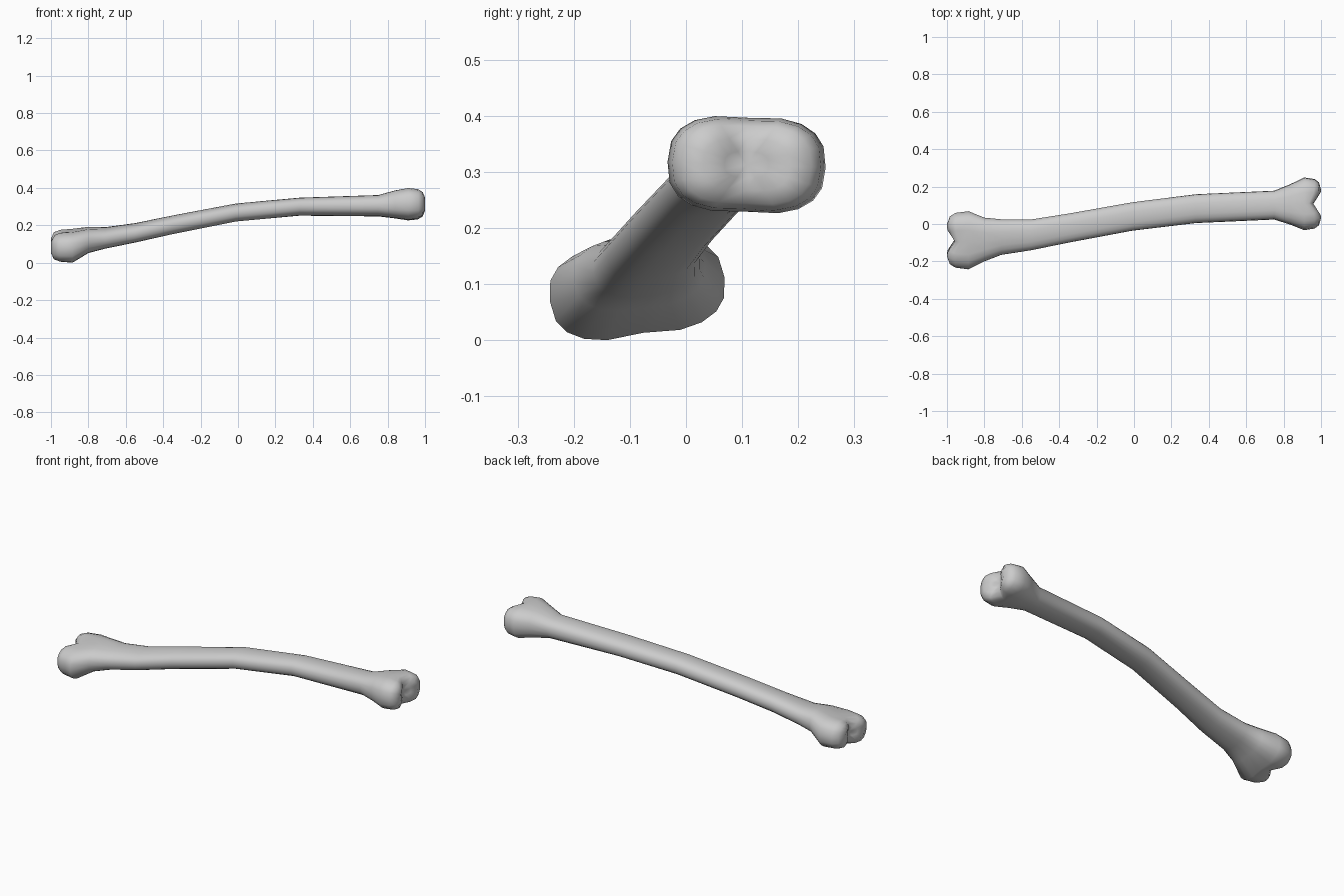
import bpy, bmesh
from math import sin, cos, radians, pi, copysign, exp

if "Cube" in bpy.data.objects:
    bpy.data.objects.remove(bpy.data.objects["Cube"])

SIDES = 20

# Stations along the bone: x, y centre, z centre, half width, half height, tilt, roundness, waist
STATIONS = [
    (-0.885, -0.087, 0.103, 0.157, 0.087, 8, 2.7, 0.10),
    (-0.80, -0.083, 0.134, 0.118, 0.068, 8, 2.5, 0.04),
    (-0.71, -0.070, 0.145, 0.096, 0.055, 8, 2.4, 0),
    (-0.55, -0.058, 0.172, 0.083, 0.050, 8, 2.4, 0),
    (-0.35, -0.022, 0.215, 0.078, 0.049, 6, 2.4, 0),
    (-0.01, 0.040, 0.281, 0.076, 0.048, 4, 2.4, 0),
    (0.33, 0.082, 0.312, 0.077, 0.048, 0, 2.4, 0),
    (0.75, 0.101, 0.317, 0.077, 0.057, -1, 2.4, 0),
    (0.84, 0.105, 0.324, 0.110, 0.077, -1, 2.5, 0.03),
    (0.91, 0.108, 0.325, 0.141, 0.089, -2, 2.7, 0.06),
]
# End caps: section scale, distance past the last station
CAP = [(0.94, 0.055), (0.82, 0.078), (0.55, 0.09), (0.28, 0.09)]
NOTCH, NOTCH_WIDTH = 0.042, 0.065


def power(c, n):
    return copysign(abs(c) ** (2 / n), c)


def section(bm, st, scale=1.0, push=0.0, side=0, groove=0.0):
    x, y, z, hw, hh, tilt, n, waist = st
    t = radians(tilt)
    ring = []
    for i in range(SIDES):
        a = 2 * pi * i / SIDES
        v = hw * scale * power(cos(a), n)
        w = hh * scale * power(sin(a), n)
        w *= 1 - waist * exp(-(v / 0.05) ** 2)
        dx = push - groove * max(0, 1 - abs(v) / NOTCH_WIDTH)
        ring.append(bm.verts.new((x + side * dx,
                                  y + v * cos(t) - w * sin(t),
                                  z + v * sin(t) + w * cos(t))))
    return ring


def bridge(bm, a, b):
    for i in range(SIDES):
        j = (i + 1) % SIDES
        bm.faces.new((a[i], a[j], b[j], b[i]))


bm = bmesh.new()

# Shaft and flared ends
rings = [section(bm, s) for s in STATIONS]
for a, b in zip(rings, rings[1:]):
    bridge(bm, a, b)

# Twin knuckles with a groove between them at each end
for st, ring, side in ((STATIONS[0], rings[0], -1), (STATIONS[-1], rings[-1], 1)):
    reach = (1 - abs(st[0])) / 0.09
    for k, (s, d) in enumerate(CAP):
        nxt = section(bm, st, s, d * reach, side, NOTCH * (0.7 if k == 0 else 1))
        bridge(bm, ring, nxt)
        ring = nxt
    tip = bm.verts.new((st[0] + side * (0.09 * reach - NOTCH), st[1], st[2]))
    for i in range(SIDES):
        bm.faces.new((ring[i], ring[(i + 1) % SIDES], tip))

bmesh.ops.recalc_face_normals(bm, faces=bm.faces)

# Rest it on the ground
low = min(v.co.z for v in bm.verts)
bmesh.ops.translate(bm, verts=bm.verts, vec=(0, 0, -low))

mesh = bpy.data.meshes.new("bone")
bm.to_mesh(mesh)
bm.free()
for p in mesh.polygons:
    p.use_smooth = True
bone = bpy.data.objects.new("bone", mesh)
bpy.context.collection.objects.link(bone)
